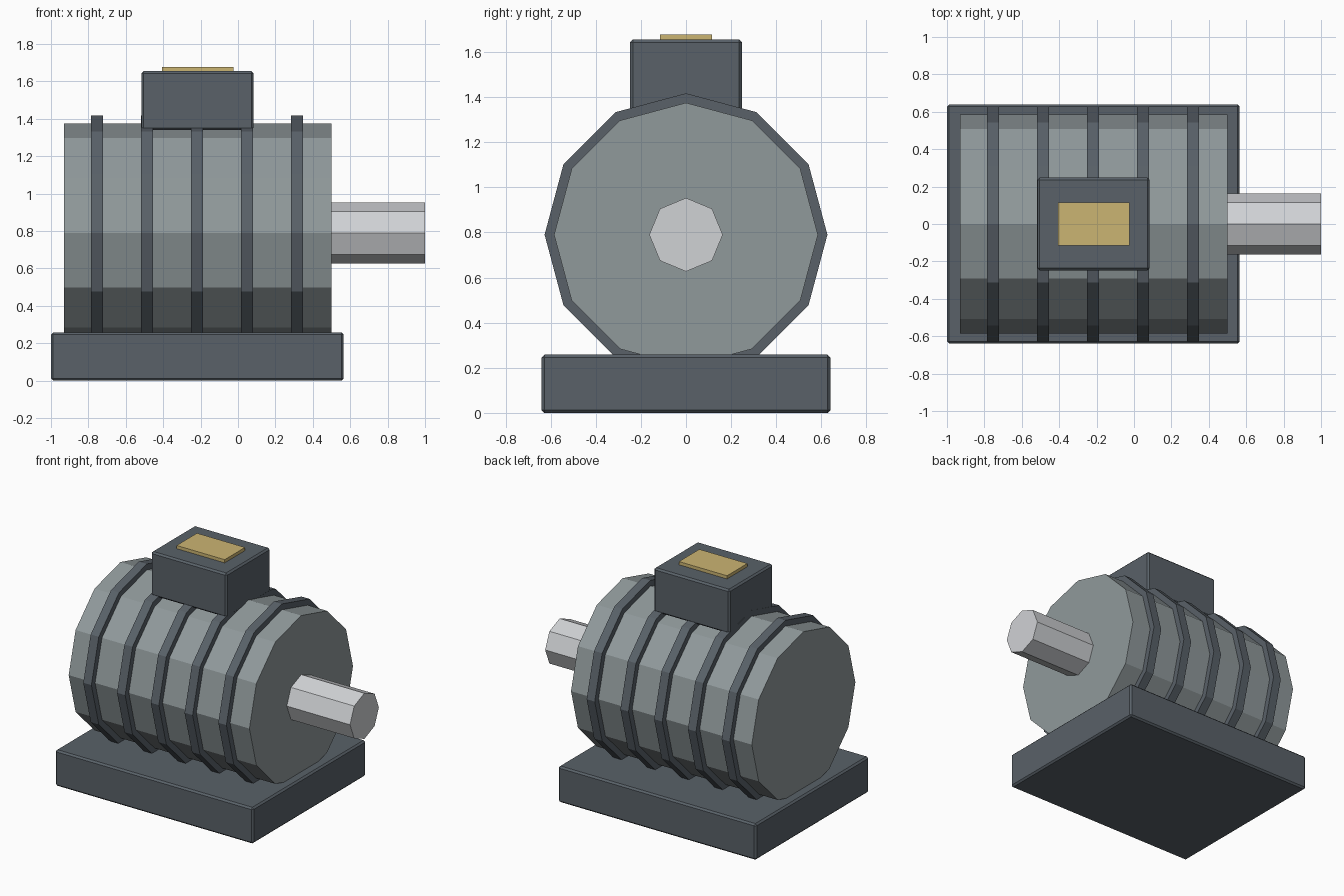
import bpy
from math import pi

cube = bpy.data.objects.get("Cube")
if cube:
    bpy.data.objects.remove(cube, do_unlink=True)


def material(name, rgb):
    mat = bpy.data.materials.new(name)
    mat.use_nodes = True
    colour = (*rgb, 1)
    mat.diffuse_color = colour
    mat.node_tree.nodes["Principled BSDF"].inputs["Base Color"].default_value = colour
    return mat


dark = material("dark slate paint", (0.10, 0.12, 0.14))
grey = material("grey casing paint", (0.28, 0.32, 0.33))
steel = material("bright steel", (0.63, 0.645, 0.665))
brass = material("brass", (0.60, 0.46, 0.17))

AXIS_Z = 0.79


def box(name, x, y, z, mat, bevel=0):
    """Box between the (low, high) pairs, with an optional chamfer."""
    spans = (x, y, z)
    bpy.ops.mesh.primitive_cube_add(size=1, location=[(a + b) / 2 for a, b in spans])
    obj = bpy.context.object
    obj.name = name
    obj.scale = [b - a for a, b in spans]
    bpy.ops.object.transform_apply(location=False, rotation=False, scale=True)
    obj.data.materials.append(mat)
    if bevel:
        mod = obj.modifiers.new("chamfer", "BEVEL")
        mod.width = bevel
        mod.segments = 1
    return obj


def drum(name, sides, radius, x0, x1, mat):
    """Faceted cylinder lying along x with a corner at the top."""
    bpy.ops.mesh.primitive_cylinder_add(
        vertices=sides, radius=radius, depth=x1 - x0,
        location=((x0 + x1) / 2, 0, AXIS_Z), rotation=(0, pi / 2, 0))
    obj = bpy.context.object
    obj.name = name
    obj.data.materials.append(mat)
    return obj


# Base slab
box("base", (-1, 0.565), (-0.64, 0.64), (0, 0.258), dark, 0.012)

# Motor casing and output shaft
drum("casing", 12, 0.585, -0.93, 0.5, grey)
drum("shaft", 8, 0.163, 0.45, 1, steel)

# Cooling ribs around the casing
for i in range(5):
    centre = -0.753 + 0.267 * i
    drum(f"cooling_rib_{i + 1}", 12, 0.627, centre - 0.032, centre + 0.032, dark)

# Terminal box with its plate
box("terminal_box", (-0.517, 0.083), (-0.248, 0.248), (1.34, 1.655), dark, 0.012)
box("terminal_plate", (-0.405, -0.025), (-0.115, 0.115), (1.645, 1.678), brass)
